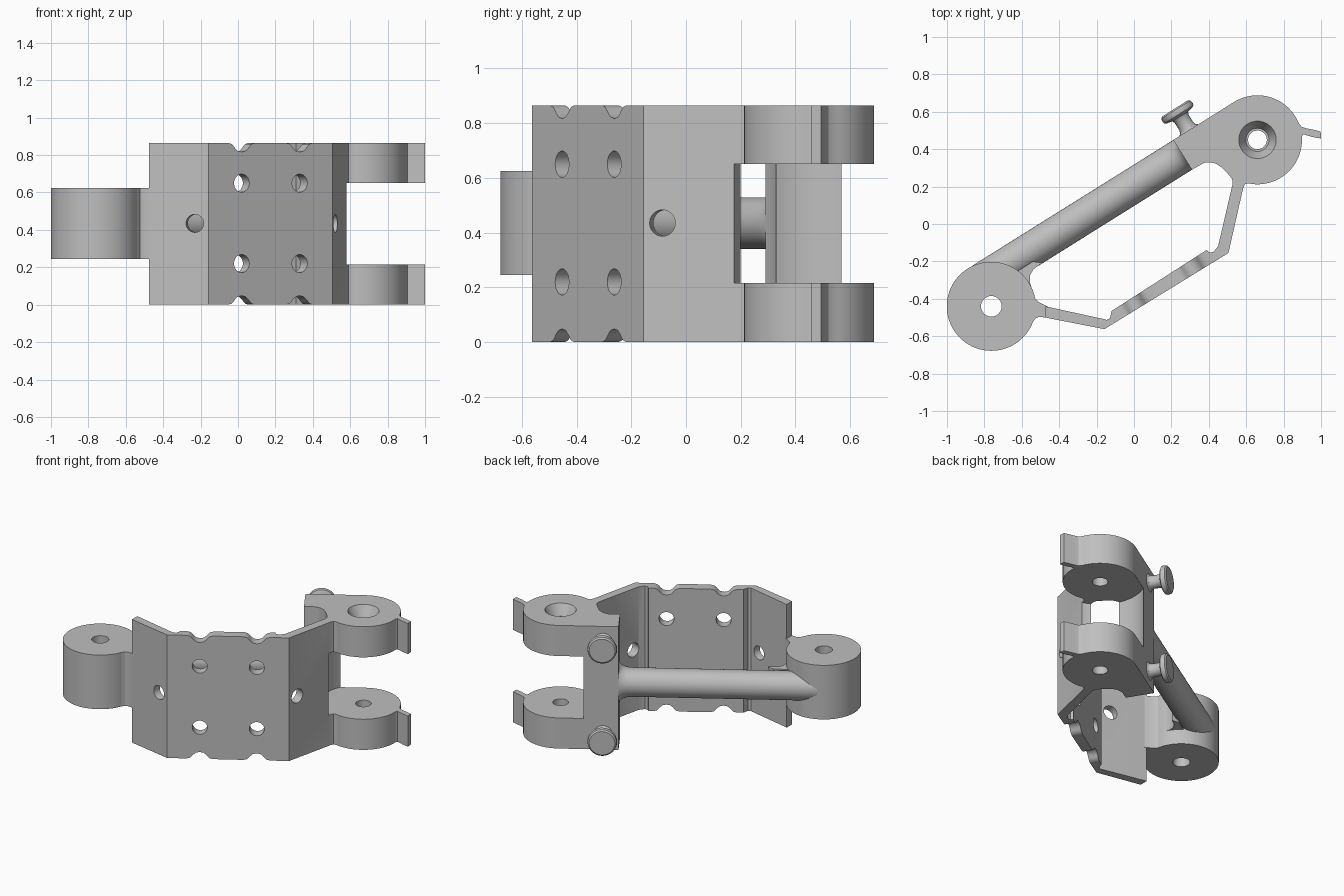
import bpy, bmesh, math
from mathutils import Vector, Matrix

cube = bpy.data.objects.get("Cube")
if cube:
    bpy.data.objects.remove(cube, do_unlink=True)

grey = bpy.data.materials.new("plain grey")
grey.use_nodes = True
grey.diffuse_color = (0.52, 0.52, 0.52, 1)
grey.node_tree.nodes["Principled BSDF"].inputs["Base Color"].default_value = grey.diffuse_color

HEIGHT, MID = 0.865, 0.435
KNUCKLE = Vector((-0.763, -0.44, 0))    # single knuckle axis
LUG = Vector((0.66, 0.45, 0))           # forked lug axis
ROUND = 0.238
ALONG = (LUG - KNUCKLE).normalized()
SIDE = Vector((-ALONG.y, ALONG.x, 0))
UP = Vector((0, 0, 1))


def finish(name, bm):
    bmesh.ops.remove_doubles(bm, verts=bm.verts, dist=0.00001)
    bmesh.ops.recalc_face_normals(bm, faces=bm.faces)
    mesh = bpy.data.meshes.new(name)
    bm.to_mesh(mesh)
    bm.free()
    mesh.materials.append(grey)
    ob = bpy.data.objects.new(name, mesh)
    bpy.context.collection.objects.link(ob)
    return ob


def skin(name, rings, wrap=False):
    """Join equal rings of points, capping the ends unless they wrap round."""
    bm = bmesh.new()
    rows = [[bm.verts.new(p) for p in ring] for ring in rings]
    n = len(rows[0])
    pairs = list(zip(rows, rows[1:])) + ([(rows[-1], rows[0])] if wrap else [])
    for a, b in pairs:
        for i in range(n):
            j = (i + 1) % n
            bm.faces.new((a[i], a[j], b[j], b[i]))
    if not wrap:
        bm.faces.new(rows[0])
        bm.faces.new(rows[-1])
    return finish(name, bm)


def prism(name, pts, low, high, matrix=Matrix()):
    return skin(name, [[matrix @ Vector((p[0], p[1], h)) for p in pts] for h in (low, high)])


def lathe(name, profile, origin, axis=UP, steps=64):
    """Turn (radius, height) points about an axis; a profile off the axis is closed."""
    turn = Matrix.Translation(origin) @ axis.to_track_quat('Z', 'Y').to_matrix().to_4x4()
    closed = profile[0][0] > 0
    bm = bmesh.new()
    rows = []
    for k in range(steps):
        a = math.tau * k / steps
        rows.append([bm.verts.new(turn @ Vector((r * math.cos(a), r * math.sin(a), h)))
                     for r, h in profile])
    n = len(profile)
    for k in range(steps):
        a, b = rows[k], rows[(k + 1) % steps]
        for i in range(n if closed else n - 1):
            j = (i + 1) % n
            bm.faces.new((a[i], b[i], b[j], a[j]))
    return finish(name, bm)


def rod(radius, low, high):
    return [(0, low), (radius, low), (radius, high), (0, high)]


def arc(centre, radius, start, end, step=5):
    n = max(2, round(abs(end - start) / step))
    angles = [math.radians(start + (end - start) * i / n) for i in range(n + 1)]
    return [(centre.x + radius * math.cos(a), centre.y + radius * math.sin(a)) for a in angles]


def cut(target, cutter):
    cutter.hide_render = True
    mod = target.modifiers.new("cut", 'BOOLEAN')
    mod.operation, mod.solver, mod.object = 'DIFFERENCE', 'EXACT', cutter
    bpy.context.view_layer.objects.active = target
    bpy.ops.object.modifier_apply(modifier=mod.name)
    bpy.data.objects.remove(cutter, do_unlink=True)


# Folded plate, post and forked lugs share one outline
end, fold_a = Vector((-0.475, -0.5, 0)), Vector((-0.158, -0.562, 0))
fold_b, root = Vector((0.505, -0.155, 0)), Vector((0.583, 0.19, 0))
post_out = LUG - 0.382 * ALONG + ROUND * SIDE
post_in = LUG - 0.382 * ALONG + 0.05 * SIDE
outline = [post_out[:2]] + arc(LUG, ROUND, 122, 22)
outline += [(0.896, 0.52), (0.92, 0.512), (0.96, 0.504), (0.998, 0.494), (1.0, 0.457),
            (0.95, 0.466), (0.905, 0.48)]
outline += arc(LUG, ROUND, 4, -102)
outline += [(0.592, 0.212), root[:2], fold_b[:2], fold_a[:2], end[:2], (-0.475, -0.44)]
outline += [(-0.163, -0.508), (-0.145, -0.513), (-0.128, -0.503), (-0.12, -0.465),
            (0.388, -0.139), (0.402, -0.152), (0.425, -0.15), (0.45, -0.118)]
outline += [(0.527, 0.214), (0.525, 0.24), (0.505, 0.265), (0.465, 0.305), (0.44, 0.322),
            (0.41, 0.33), (0.375, 0.327), post_in[:2]]
frame = prism("folded_plate_and_fork", outline, 0, HEIGHT)

# Gap between the two lugs
gap = arc(LUG, 0.286, 95, 270) + [(1.1, 0.164), (1.1, 0.735)]
cut(frame, prism("fork_gap", gap, 0.215, 0.65))

# Pin hole with a countersink in the upper lug
cut(frame, lathe("lug_pin_hole", rod(0.05, -0.1, 1), LUG))
cut(frame, lathe("lug_countersink",
                 [(0, 0.79), (0.062, 0.79), (0.1, HEIGHT), (0.1, 0.9), (0, 0.9)], LUG))


def plate_hole(a, b, fraction, z):
    d = (b - a).normalized()
    cut(frame, lathe("plate_hole", rod(0.048, -0.1, 0.1), a.lerp(b, fraction) + z * UP,
                     Vector((-d.y, d.x, 0)), 40))


# Round holes in the three panels
plate_hole(fold_a, end, 0.23, MID)
plate_hole(fold_b, root, 0.2, MID)
for f in (0.268, 0.736):
    for z in (0.22, 0.65):
        plate_hole(fold_a, fold_b, f, z)

# Bell shaped notches in the top and bottom edges of the middle panel
half = [(0.085, -0.03), (0.085, 0), (0.062, 0.006), (0.05, 0.018), (0.04, 0.03),
        (0.024, 0.043)]
bell = half + [(0, 0.048)] + [(-u, v) for u, v in reversed(half)]
run = (fold_b - fold_a).normalized()
for f in (0.268, 0.736):
    for z, way in ((0, 1), (HEIGHT, -1)):
        m = Matrix((run, way * UP, Vector((-run.y, run.x, 0)))).transposed().to_4x4()
        m.translation = fold_a.lerp(fold_b, f) + z * UP
        cut(frame, prism("edge_notch", bell, -0.06, 0.14, m))

# Single knuckle with its pin hole, and the neck to the plate
LOW, HIGH = 0.245, 0.625
knuckle = lathe("knuckle", [(0.055, LOW), (ROUND, LOW), (ROUND, HIGH), (0.055, HIGH)],
                KNUCKLE, steps=72)
prism("knuckle_neck", [(-0.62, -0.44), (-0.547, -0.345), (-0.54, -0.378), (-0.525, -0.402),
                       (-0.505, -0.42), (-0.46, -0.442), (-0.46, -0.502), (-0.505, -0.496),
                       (-0.525, -0.503), (-0.545, -0.53)], LOW, HIGH)

# Round bar, flared in height where it meets the post
rings = []
for s, tall in ((0.03, 1), (1.21, 1), (1.245, 1.04), (1.27, 1.14), (1.287, 1.28), (1.298, 1.5),
                (1.31, 1.5)):
    c = KNUCKLE + s * ALONG + 0.144 * SIDE + MID * UP
    rings.append([c + 0.094 * (math.cos(a) * SIDE + tall * math.sin(a) * UP)
                  for a in (math.tau * i / 40 for i in range(40))])
skin("round_bar", rings)

# Fillet between the bar and the knuckle
prism("bar_fillet", [(-0.6, -0.35), (-0.547, -0.342), (-0.557, -0.31), (-0.556, -0.275),
                     (-0.538, -0.242), (-0.49, -0.208), (-0.54, -0.2), (-0.62, -0.25)],
      MID - 0.085, MID + 0.085)

# Headed studs on the back of each lug
stud = [(0, 0.18), (0.06, 0.18), (0.06, 0.238), (0.048, 0.248), (0.043, 0.265), (0.043, 0.31),
        (0.05, 0.325), (0.08, 0.331), (0.092, 0.338), (0.095, 0.35), (0.092, 0.368),
        (0.082, 0.376), (0, 0.376)]
for name, z in (("lower_stud", 0.108), ("upper_stud", 0.757)):
    lathe(name, stud, LUG - 0.284 * ALONG + z * UP, SIDE, 40)

# Smooth curved faces, keep edges sharp
for ob in bpy.context.scene.objects:
    ob.select_set(ob.type == 'MESH')
bpy.context.view_layer.objects.active = frame
bpy.ops.object.shade_smooth_by_angle(angle=math.radians(32))
